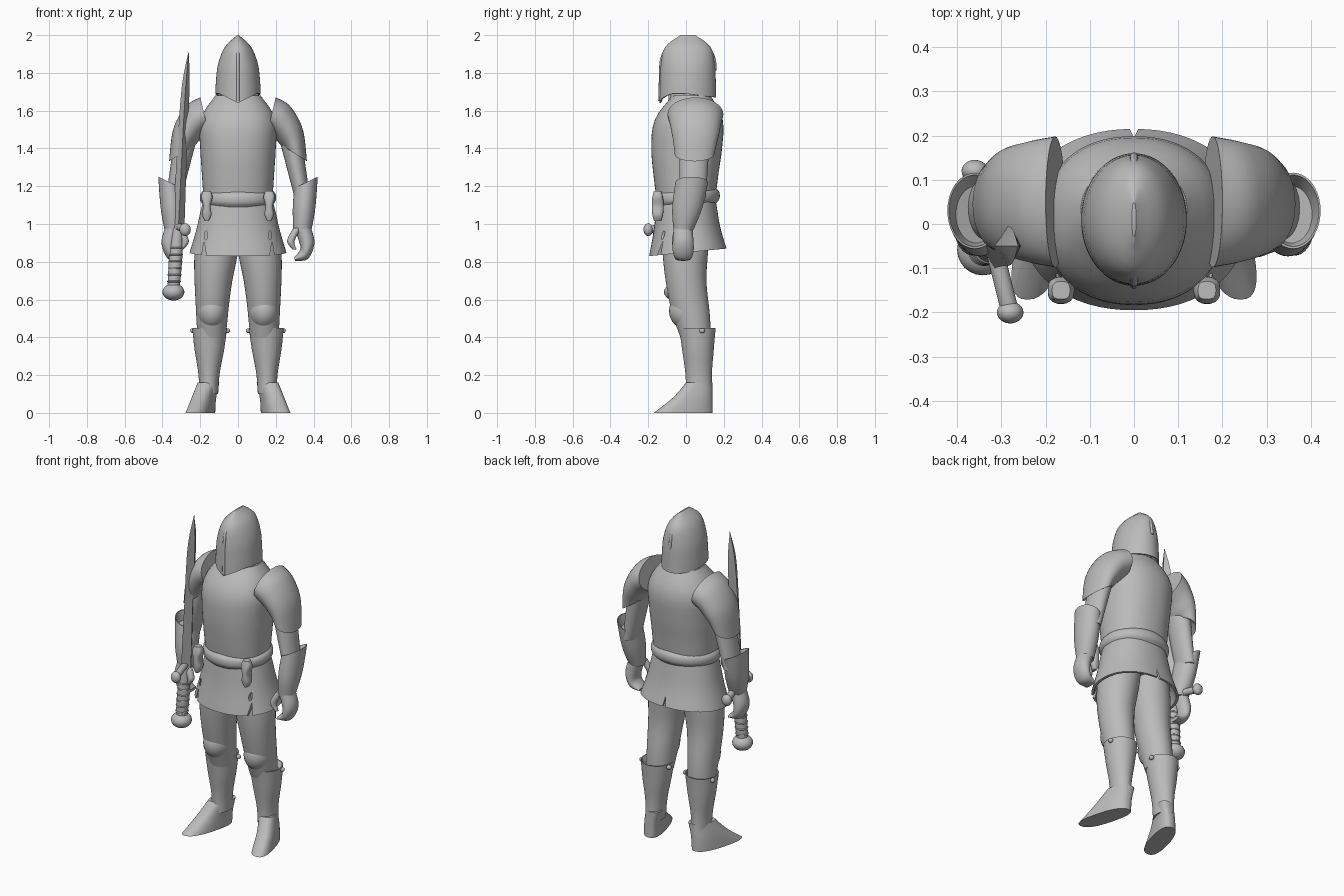
import bpy, bmesh, math
from mathutils import Vector

if "Cube" in bpy.data.objects:
    bpy.data.objects.remove(bpy.data.objects["Cube"])

grey = (0.5, 0.5, 0.5, 1)
steel = bpy.data.materials.new("plain_grey")
steel.use_nodes = True
steel.diffuse_color = grey
steel.node_tree.nodes["Principled BSDF"].inputs["Base Color"].default_value = grey


def add_object(name, data):
    data.materials.append(steel)
    ob = bpy.data.objects.new(name, data)
    bpy.context.scene.collection.objects.link(ob)
    return ob


def add_mesh(name, bm):
    bmesh.ops.recalc_face_normals(bm, faces=bm.faces)
    mesh = bpy.data.meshes.new(name)
    bm.to_mesh(mesh)
    bm.free()
    mesh.shade_smooth()
    mesh.set_sharp_from_angle(angle=math.radians(40))
    return add_object(name, mesh)


def spread(values, t):
    """Smooth curve through evenly spaced values, read at t from start to end."""
    last = len(values) - 1
    if last == 0:
        return values[0]
    i = min(int(t * last), last - 1)
    f = t * last - i
    a, b, c, d = (values[max(0, min(last, j))] for j in (i - 1, i, i + 1, i + 2))
    return b + f / 2 * (c - a + f * (2 * a - 5 * b + 4 * c - d + f * (3 * (b - c) + d - a)))


def form(name, path, wide, deep, rise=(0,), pitch=(0,), side=1, power=1, hollow=0,
         sides=40, steps=16, tweak=None):
    """Skin ovals along a path: rise tilts them sideways, pitch tilts them front to back."""
    centres = [Vector(p) for p in path]
    loops = []
    for step in range(steps + 1):
        t = step / steps
        across = Vector((spread(wide, t), 0, spread(rise, t)))
        along = Vector((0, spread(deep, t), spread(pitch, t)))
        loop = []
        for k in range(sides):
            turn = math.tau * k / sides
            c, s = (math.copysign(abs(f) ** power, f) for f in (math.cos(turn), math.sin(turn)))
            loop.append(spread(centres, t) + across * c + along * s)
        if tweak:
            for point in loop:
                tweak(point)
        loops.append(loop)
    if hollow:
        # turn the rim inwards
        middle = sum(loops[-1], Vector()) / sides
        inward = (sum(loops[-2], Vector()) / sides - middle).normalized() * hollow
        rim = [middle.lerp(point, 0.94) for point in loops[-1]]
        loops += [rim, [middle.lerp(point, 0.8) + inward for point in rim]]
    bm = bmesh.new()
    rows = [[bm.verts.new((p.x * side, p.y, p.z)) for p in loop] for loop in loops]
    for row, after in zip(rows, rows[1:]):
        for k in range(sides):
            bm.faces.new((row[k], row[k - 1], after[k - 1], after[k]))
    bm.faces.new(rows[0])
    bm.faces.new(rows[-1])
    return add_mesh(name, bm)


def ball(name, place, size):
    bm = bmesh.new()
    bmesh.ops.create_uvsphere(bm, u_segments=24, v_segments=16, radius=1)
    bmesh.ops.scale(bm, vec=size, verts=bm.verts)
    bmesh.ops.translate(bm, vec=place, verts=bm.verts)
    return add_mesh(name, bm)


def rod(name, points, radius):
    curve = bpy.data.curves.new(name, "CURVE")
    curve.dimensions = "3D"
    curve.bevel_depth = radius
    curve.use_fill_caps = True
    spline = curve.splines.new("POLY")
    spline.points.add(len(points) - 1)
    for knot, point in zip(spline.points, points):
        knot.co = (*point, 1)
    return add_object(name, curve)


# helmet, its rim dipping to a point at the face
def dip_rim(point):
    fade = max(0, 1.77 - point.z) / 0.08
    point.z -= fade * max(0, 0.05 - abs(point.x) / 2) * (point.y < 0)
    point.z -= fade * max(0, point.y) / 8


form("helmet", [(0, 0.01, 2), (0, 0.01, 1.69)], sides=64, hollow=0.06, tweak=dip_rim,
     wide=(0.005, 0.07, 0.106, 0.117, 0.12), deep=(0.04, 0.12, 0.143, 0.148, 0.15))
arc = [math.radians(angle) for angle in range(0, 190, 6)]
keel = [(0, 0.01 - 0.143 * math.cos(a), 1.83 + 0.16 * math.sin(a)) for a in arc]
rod("helmet_keel", [(0, -0.138, 1.65), *keel], radius=0.009)
form("neck", [(0, 0.02, 1.6), (0, 0.01, 1.75)], wide=(0.13, 0.09, 0.08), deep=(0.12, 0.1, 0.09))

# breastplate, skirt and belt
form("breastplate", [(0, 0, 1.1), (0, 0, 1.3), (0, 0.01, 1.5), (0, 0.03, 1.68)], sides=64, power=0.9,
     wide=(0.18, 0.19, 0.2, 0.2, 0.12), deep=(0.15, 0.17, 0.187, 0.18, 0.1))
skirt = form("skirt", [(0, 0, 1.18), (0, 0.01, 0.85)], sides=64, power=0.92, hollow=0.1,
             wide=(0.17, 0.21, 0.256), deep=(0.15, 0.17, 0.205), pitch=(0, 0, 0.02))
form("belt", [(0, 0, 1.18), (0, 0, 1.1)], sides=64, pitch=(0.01,),
     wide=(0.18, 0.2, 0.2, 0.18), deep=(0.16, 0.177, 0.177, 0.16))


def cut_skirt(name, place, sides, width, height):
    bpy.ops.mesh.primitive_cylinder_add(vertices=sides, radius=1, depth=1, location=place,
                                        rotation=(math.radians(90), 0, 0))
    cutter = bpy.context.object
    cutter.name = name
    cutter.scale = (width, height, 0.14)
    cutter.hide_render = True
    cutter.hide_set(True)
    cut = skirt.modifiers.new(name, "BOOLEAN")
    cut.operation, cut.object, cut.solver = "DIFFERENCE", cutter, "EXACT"


cut_skirt("back_notch_cutter", (0, 0.21, 0.88), sides=3, width=0.014, height=0.05)


def build_side(word, side):
    def part(name, path, **shape):
        form(f"{word}_{name}", path, side=side, **shape)

    # skirt openings and belt tab
    cut_skirt(word + "_notch_cutter", (side * 0.18, -0.14, 0.86), sides=3, width=0.014, height=0.05)
    cut_skirt(word + "_eyelet_cutter", (side * 0.17, -0.14, 0.94), sides=12, width=0.008, height=0.024)
    part("belt_tab", [(0.165, -0.15, 1.175), (0.165, -0.15, 1.015)], power=0.7,
         wide=(0.02, 0.03, 0.02, 0.025, 0.01), deep=(0.02, 0.03, 0.03, 0.02))

    # arm
    part("pauldron", [(0.178, 0.05, 1.58), (0.235, 0.05, 1.54), (0.285, 0.05, 1.46), (0.305, 0.045, 1.37)],
         wide=(0.022, 0.04, 0.057, 0.06), deep=(0.148, 0.13, 0.105),
         rise=(0.09, 0.085, 0.045, -0.038), hollow=0.03)
    part("upper_arm", [(0.28, 0.045, 1.44), (0.34, 0.035, 1.14)],
         wide=(0.06, 0.05, 0.04), deep=(0.08, 0.07))
    part("gauntlet_cuff", [(0.34, -0.015, 0.96), (0.36, 0.03, 1.22)], hollow=0.05,
         wide=(0.047, 0.06, 0.062), deep=(0.05, 0.08, 0.086), rise=(0, 0, 0.03))
    part("hand", [(0.34, -0.015, 0.99), (0.365, -0.015, 0.9), (0.35, -0.015, 0.84), (0.3, -0.015, 0.815)],
         wide=(0.043, 0.04, 0.02, 0.002), deep=(0.05, 0.056, 0.04), rise=(0, 0, -0.025, -0.01))
    part("thumb", [(0.315, -0.04, 0.98), (0.28, -0.055, 0.91), (0.3, -0.055, 0.865)],
         wide=(0.022, 0.02, 0.01), deep=(0.022, 0.02, 0.01))

    # leg
    part("thigh", [(0.1, 0, 0.97), (0.13, 0, 0.7), (0.14, 0.05, 0.4)],
         wide=(0.11, 0.115, 0.1, 0.085, 0.075), deep=(0.125, 0.12, 0.108, 0.1, 0.08))
    ball(word + "_knee_plate", (side * 0.137, 0.01, 0.54), (0.08, 0.1, 0.1))
    part("greave", [(0.155, 0.07, 0.1), (0.15, 0.06, 0.45)], hollow=0.03,
         wide=(0.05, 0.056, 0.08, 0.092), deep=(0.07, 0.07, 0.085, 0.097))
    for place, x in (("inner", 0.055), ("outer", 0.24)):
        ball(f"{word}_{place}_stud", (side * x, 0.085, 0.435), (0.013, 0.015, 0.013))

    def turn_out(point):
        point.x -= 0.27 * point.y

    part("boot", [(0.175, 0.07, 0.16), (0.19, 0.035, 0.08), (0.195, -0.015, 0)], power=0.8,
         wide=(0.052, 0.055, 0.06), deep=(0.07, 0.105, 0.156), tweak=turn_out)


build_side("left", 1)
build_side("right", -1)

# sword held upright in the right hand
form("sword_blade", [(-0.316, -0.05, 0.97), (-0.285, -0.05, 1.6), (-0.262, -0.05, 1.91)], sides=4,
     wide=(0.032, 0.026, 0.02, 0.001), deep=(0.05, 0.045, 0.04, 0.001))
guard = [Vector((-0.28, -0.2, 0.97)), Vector((-0.32, -0.04, 0.99)), Vector((-0.36, 0.12, 0.97))]
rod("sword_guard", guard, radius=0.02)
for word, place in zip(("front", "middle", "back"), guard):
    ball(f"guard_{word}_knob", place, (0.03, 0.025, 0.034))
grip = [Vector((-0.341, -0.058, 0.66)), Vector((-0.319, -0.05, 0.98))]
form("sword_grip", grip, wide=(0.032, 0.035, 0.028), deep=(0.032, 0.035, 0.028))
for k in range(1, 7):
    ball(f"grip_band_{k}", grip[0].lerp(grip[1], k / 9), (0.038, 0.038, 0.009))
ball("sword_pommel", (-0.342, -0.058, 0.64), (0.058, 0.058, 0.045))
